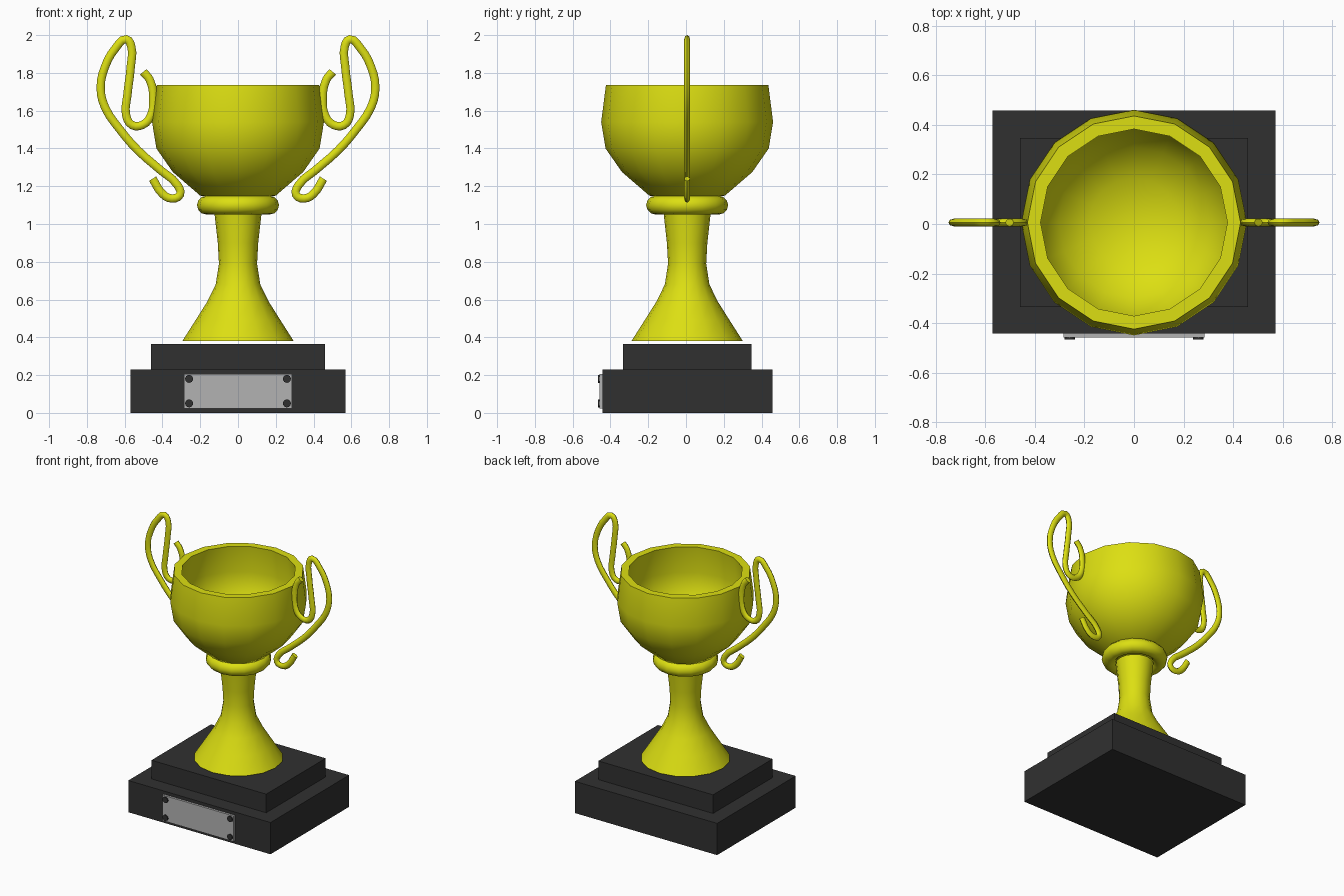
import bpy, bmesh, math

if "Cube" in bpy.data.objects:
    bpy.data.objects.remove(bpy.data.objects["Cube"])

CY = 0.006  # depth centre of the cup


def material(name, colour):
    m = bpy.data.materials.new(name)
    m.diffuse_color = (*colour, 1)
    m.use_nodes = True
    m.node_tree.nodes["Principled BSDF"].inputs["Base Color"].default_value = m.diffuse_color
    return m


gold = material("gold", (0.72, 0.74, 0.006))
black = material("black", (0.03, 0.03, 0.03))
silver = material("silver", (0.45, 0.45, 0.45))


def finish(ob, mat, angle=None):
    ob.data.materials.clear()
    ob.data.materials.append(mat)
    if angle:
        bpy.ops.object.select_all(action='DESELECT')
        ob.select_set(True)
        bpy.context.view_layer.objects.active = ob
        bpy.ops.object.shade_smooth_by_angle(angle=math.radians(angle))
    return ob


def box(name, lo, hi, mat):
    bpy.ops.mesh.primitive_cube_add(size=1, location=[(a + b) / 2 for a, b in zip(lo, hi)])
    ob = bpy.context.object
    ob.name = name
    ob.scale = [b - a for a, b in zip(lo, hi)]
    bpy.ops.object.transform_apply(location=False, rotation=False, scale=True)
    return finish(ob, mat)


def lathe(name, profile, mat, closed=False, sides=16, angle=45):
    bm = bmesh.new()
    vs = [bm.verts.new((r, 0, z)) for r, z in profile]
    pairs = list(zip(vs, vs[1:])) + ([(vs[-1], vs[0])] if closed else [])
    edges = [bm.edges.new(p) for p in pairs]
    bmesh.ops.spin(bm, geom=vs + edges, axis=(0, 0, 1), cent=(0, 0, 0),
                   angle=math.tau, steps=sides, use_duplicate=False)
    bmesh.ops.remove_doubles(bm, verts=bm.verts, dist=1e-4)
    bmesh.ops.recalc_face_normals(bm, faces=bm.faces)
    me = bpy.data.meshes.new(name)
    bm.to_mesh(me)
    bm.free()
    ob = bpy.data.objects.new(name, me)
    ob.location.y = CY
    bpy.context.collection.objects.link(ob)
    return finish(ob, mat, angle)


# Stepped plinth
box("plinth_lower", (-0.57, -0.442, 0), (0.57, 0.458, 0.23), black)
box("plinth_upper", (-0.46, -0.334, 0.23), (0.46, 0.347, 0.365), black)

# Name plate with four screws (left blank)
box("plate", (-0.285, -0.458, 0.022), (0.285, -0.442, 0.207), silver)
for sx in (-1, 1):
    for z in (0.05, 0.18):
        bpy.ops.mesh.primitive_cylinder_add(vertices=16, radius=0.021, depth=0.014,
                                            location=(sx * 0.259, -0.459, z),
                                            rotation=(math.pi / 2, 0, 0))
        bpy.context.object.name = "plate_screw"
        finish(bpy.context.object, black, 40)

# Flared stem
lathe("stem", [(0, 0.38), (0.295, 0.38), (0.225, 0.49), (0.162, 0.59), (0.118, 0.68), (0.101, 0.79),
               (0.107, 0.9), (0.125, 1.06), (0, 1.06)], gold)

# Rounded collar
ring = [(0.167 + 0.05 * math.cos(a), 1.1 + 0.05 * math.sin(a))
        for a in (math.tau * i / 12 for i in range(12))]
lathe("collar", ring, gold, closed=True)

# Hollow bowl: outside, rim, inside
lathe("bowl", [(0, 1.13), (0.2, 1.15), (0.345, 1.275), (0.432, 1.4), (0.455, 1.54), (0.43, 1.735),
               (0.377, 1.735), (0.4, 1.54), (0.38, 1.42), (0.305, 1.31), (0.18, 1.215), (0, 1.2)], gold)

# Scrolled handle on +x, mirrored to -x
path = [(0.502, 1.805), (0.468, 1.765), (0.448, 1.66), (0.463, 1.57), (0.505, 1.525),
        (0.56, 1.523), (0.592, 1.575), (0.586, 1.68), (0.567, 1.84), (0.565, 1.94),
        (0.592, 1.978), (0.645, 1.935), (0.705, 1.83), (0.727, 1.72), (0.705, 1.62),
        (0.625, 1.5), (0.53, 1.39), (0.41, 1.285), (0.32, 1.205), (0.307, 1.155),
        (0.35, 1.135), (0.4, 1.16), (0.452, 1.24)]
cu = bpy.data.curves.new("handles", 'CURVE')
cu.dimensions = '3D'
cu.bevel_depth = 0.022
cu.bevel_resolution = 2
cu.resolution_u = 3
cu.use_fill_caps = True
sp = cu.splines.new('BEZIER')
sp.bezier_points.add(len(path) - 1)
for p, (x, z) in zip(sp.bezier_points, path):
    p.co = (x, 0, z)
    p.handle_left_type = p.handle_right_type = 'AUTO'
handles = bpy.data.objects.new("handles", cu)
bpy.context.collection.objects.link(handles)
bpy.ops.object.select_all(action='DESELECT')
handles.select_set(True)
bpy.context.view_layer.objects.active = handles
bpy.ops.object.convert(target='MESH')
handles = bpy.context.object
for v in handles.data.vertices:  # slightly flattened tube
    v.co.y *= 0.7
handles.location.y = CY
finish(handles, gold, 50)
handles.modifiers.new("mirror", 'MIRROR').use_axis = (True, False, False)
